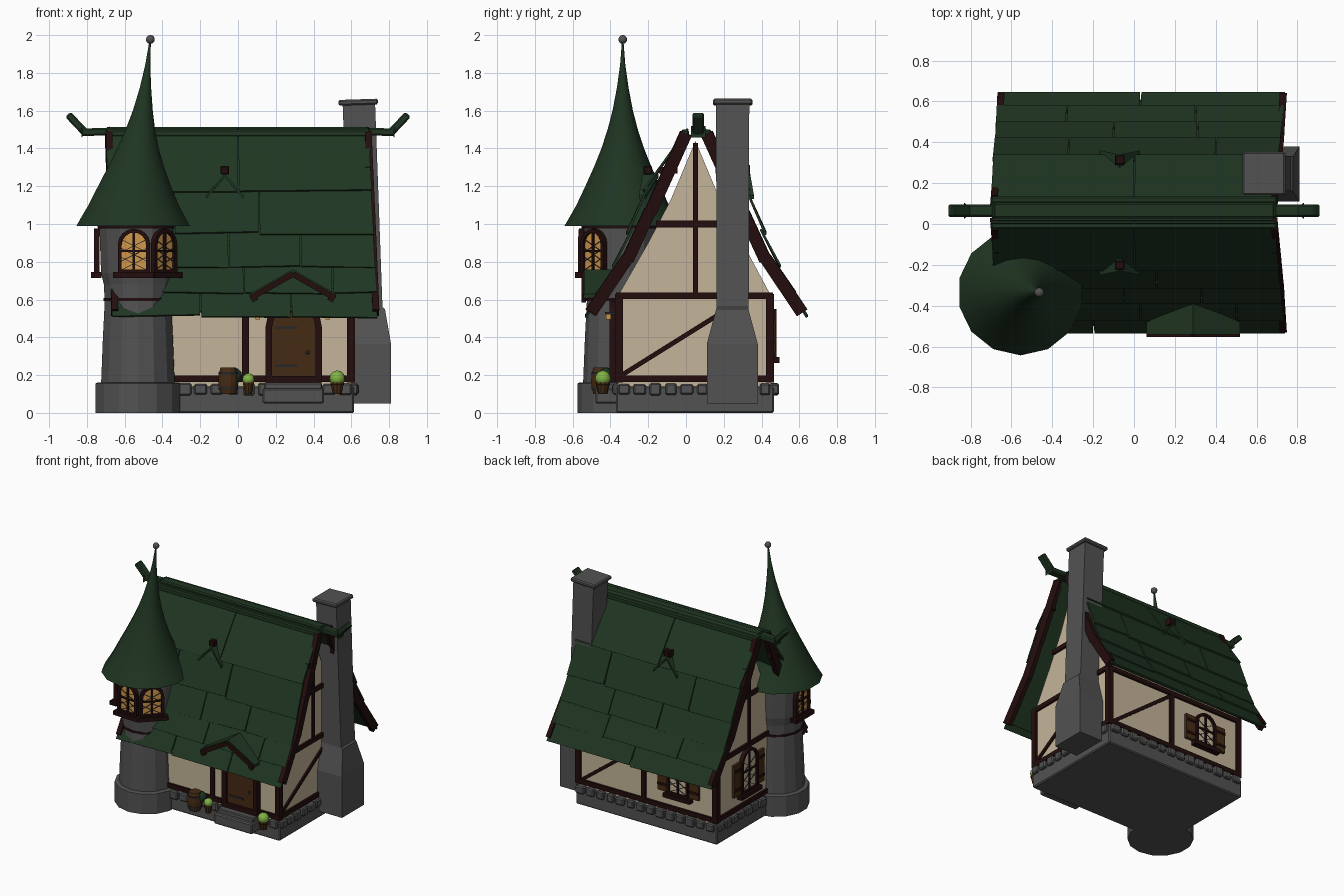
import bpy, bmesh, math, random
from mathutils import Vector, Matrix

if "Cube" in bpy.data.objects:
    bpy.data.objects.remove(bpy.data.objects["Cube"])
random.seed(4)

def mat(name, r, g, b):
    m = bpy.data.materials.new(name)
    m.diffuse_color = (r, g, b, 1)
    m.use_nodes = True
    m.node_tree.nodes["Principled BSDF"].inputs["Base Color"].default_value = m.diffuse_color
    return m

STONE = mat("grey stone", .085, .085, .085)
PLASTER = mat("cream plaster", .56, .46, .32)
TIMBER = mat("dark timber", .017, .004, .004)
WOOD = mat("brown wood", .06, .024, .007)
ROOF = mat("green roof", .014, .036, .016)
GLOW = mat("amber glass", .62, .31, .07)
LEAF = mat("light leaf", .22, .45, .06)
IRON = mat("dark iron", .02, .02, .022)
I = Matrix.Identity(4)

def make(name, bm, m, M=I, smooth=False):
    bmesh.ops.recalc_face_normals(bm, faces=bm.faces)
    me = bpy.data.meshes.new(name)
    bm.to_mesh(me)
    bm.free()
    me.materials.append(m)
    ob = bpy.data.objects.new(name, me)
    bpy.context.collection.objects.link(ob)
    ob.matrix_world = M
    if smooth:
        bpy.ops.object.select_all(action='DESELECT')
        ob.select_set(True)
        bpy.context.view_layer.objects.active = ob
        bpy.ops.object.shade_smooth_by_angle(angle=math.radians(40))
    return ob

def beam(name, a, b, w, h, m, M=I, bev=0.0):
    """Box from a to b; w is its horizontal width, h the other one."""
    a, b = Vector(a), Vector(b)
    d = b - a
    bm = bmesh.new()
    bmesh.ops.create_cube(bm, size=1)
    R = d.to_track_quat('Z', 'Y').to_matrix().to_4x4()
    bm.transform(Matrix.Translation((a + b) / 2) @ R @ Matrix.Diagonal((w, h, d.length, 1)))
    if bev:
        bmesh.ops.bevel(bm, geom=bm.edges[:], offset=bev, segments=1, affect='EDGES')
    return make(name, bm, m, M)

def box(name, x0, x1, y0, y1, z0, z1, m, M=I, bev=0.0):
    bm = bmesh.new()
    bmesh.ops.create_cube(bm, size=1)
    bm.transform(Matrix.Translation(((x0+x1)/2, (y0+y1)/2, (z0+z1)/2)) @ Matrix.Diagonal((x1-x0, y1-y0, z1-z0, 1)))
    if bev:
        bmesh.ops.bevel(bm, geom=bm.edges[:], offset=bev, segments=1, affect='EDGES')
    return make(name, bm, m, M)

def push(bm, fs, vec):
    r = bmesh.ops.extrude_face_region(bm, geom=fs, use_keep_orig=True)
    bmesh.ops.translate(bm, vec=vec, verts=[v for v in r['geom'] if isinstance(v, bmesh.types.BMVert)])

def slab(name, pts, vec, m, M=I):
    """Polygon pushed along vec."""
    bm = bmesh.new()
    push(bm, [bm.faces.new([bm.verts.new(p) for p in pts])], vec)
    return make(name, bm, m, M)

def loft(name, rings, n, m, smooth=False, square=False):
    """Closed stack of rings (cx, cy, z, rx, ry)."""
    bm = bmesh.new()
    off, k = (math.pi/4, math.sqrt(2)) if square else (math.pi/n, 1)
    loops = [[bm.verts.new((cx + k*rx*math.cos(off + 2*math.pi*i/n), cy + k*ry*math.sin(off + 2*math.pi*i/n), z))
              for i in range(n)] for cx, cy, z, rx, ry in rings]
    for lo, hi in zip(loops, loops[1:]):
        for i in range(n):
            bm.faces.new((lo[i], lo[(i+1) % n], hi[(i+1) % n], hi[i]))
    bm.faces.new(loops[0])
    bm.faces.new(loops[-1])
    return make(name, bm, m, I, smooth)

def ball(name, loc, r, m):
    bm = bmesh.new()
    bmesh.ops.create_icosphere(bm, subdivisions=2, radius=r)
    bm.transform(Matrix.Translation(loc))
    return make(name, bm, m, I, True)

def arch(w, h, z=0, n=8):
    return [(-w, z), (w, z)] + [(w*math.cos(math.pi*i/n), z + h - w + w*math.sin(math.pi*i/n)) for i in range(n+1)]

def arch_frame(name, w, h, t, depth, M):
    bm = bmesh.new()
    o = [bm.verts.new((x, 0, z)) for x, z in arch(w, h)]
    i = [bm.verts.new((x, 0, z)) for x, z in arch(w-t, h-2*t, t)]
    push(bm, [bm.faces.new((o[k-1], o[k], i[k], i[k-1])) for k in range(len(o))], (0, -depth, 0))
    make(name, bm, TIMBER, M)

def window(name, loc, ang, w, h, glass, shutters=False):
    """Arched window facing local -y."""
    M = Matrix.Translation(loc) @ Matrix.Rotation(ang, 4, 'Z')
    arch_frame(name + "_frame", w, h, .02, .03, M)
    slab(name + "_glass", [(x, -.008, z) for x, z in arch(w-.01, h-.02, .01)], (0, -.006, 0), glass, M)
    box(name + "_sill", -w-.025, w+.025, -.045, .01, -.025, .005, TIMBER, M)
    beam(name + "_mullion", (0, -.02, 0), (0, -.02, h-.01), .012, .012, TIMBER, M)
    beam(name + "_bar", (-w, -.02, h*.5), (w, -.02, h*.5), .01, .01, TIMBER, M)
    for s in (-1, 1):
        for k in range(3):   # diagonal leading
            x = s*(w-.015)
            z = .015 + k*h*.2
            beam(name + "_lead", (-x, -.016, z), (x, -.016, z + h*.3), .004, .004, IRON, M)
        if shutters:
            x0, x1 = sorted((s*(w+.005), s*(w+.085)))
            box(name + "_shutter", x0, x1, -.02, 0, .01, h*.78, WOOD, M)
            for z in (.06, h*.62):
                box(name + "_shutter_rail", x0, x1, -.025, -.015, z-.01, z+.01, TIMBER, M)

# foundation with a course of loose stones, and the step
X0, X1, Y0, Y1, YC = -.58, .61, -.37, .46, .05
box("foundation", X0-.01, X1+.005, Y0, Y1+.005, 0, .14, STONE, bev=.008)
def stones(n, fn):
    for i in range(n):
        x, y = fn((i + .5)/n)
        a, c = random.uniform(.027, .037), random.uniform(.026, .034)
        box("foundation_stone", x-a, x+a, y-a, y+a, .125-c, .125+c, STONE, bev=.008)
stones(14, lambda t: (X0 + t*(X1-X0), Y0+.015))
stones(14, lambda t: (X0 + t*(X1-X0), Y1-.005))
stones(10, lambda t: (X1-.005, Y0 + t*(Y1-Y0)))
stones(10, lambda t: (X0+.005, Y0 + t*(Y1-Y0)))
box("door_step", .13, .455, -.48, -.36, .05, .13, STONE, bev=.008)
box("door_step_top", .14, .445, -.45, -.36, .12, .16, STONE, bev=.006)

# plaster walls with gables
gable = [(Y0+.01, .13), (Y1-.01, .13), (Y1-.01, .62), (.30, .90), (.18, 1.13), (YC, 1.44), (-.08, 1.13), (-.20, .90), (Y0+.01, .62)]
slab("walls", [(X0+.01, y, z) for y, z in gable], (X1-X0-.02, 0, 0), PLASTER)

# timber frame
def T(a, b, w=.035):
    beam("timber", a, b, w, w, TIMBER)
for x in (X0+.012, X1-.012):
    for z, a, b in ((.18, Y0, Y1), (.62, Y0, Y1), (1.0, -.16, .26)):
        T((x, a, z), (x, b, z))
    T((x, YC, .62), (x, YC, 1.43), .025)
    for y in (Y0+.015, Y1-.015):
        T((x, y, .16), (x, y, .63), .042)
T((X1-.01, -.34, .2), (X1-.01, .3, .6), .025)
for y in (Y0+.012, Y1-.012):
    T((X0, y, .18), (X1, y, .18))
    T((X0, y, .61), (X1, y, .61))
    T((.04, y, .17), (.04, y, .62))
T((.56, Y1-.01, .2), (.06, Y1-.01, .58), .025)

# door
D = Matrix.Translation((.295, Y0+.01, .16))
arch_frame("door_frame", .15, .44, .035, .045, D)
slab("door", [(x, -.01, z) for x, z in arch(.125, .41, .01)], (0, -.015, 0), WOOD, D)
for z in (.09, .29):
    box("door_hinge", -.1, .02, -.03, -.02, z-.007, z+.007, IRON, D)
ball("door_knob", (.37, Y0-.02, .32), .01, IRON)

# house windows
window("back_window", (-.26, Y1-.01, .29), math.pi, .09, .26, PLASTER, True)
window("left_window", (X0+.01, .07, .27), -math.pi/2, .10, .33, PLASTER, True)

# roof: underlay, lapped planks and bargeboards on both slopes
RC = .055
under = [(.035, 1.475), (.25, 1.09), (.375, .83), (.555, .54)]
barge = [(.055, 1.48), (.245, 1.07), (.365, .82), (.56, .54)]
rows = [((.05, 1.507), (.285, 1.18)), ((.262, 1.20), (.372, .955)), ((.345, .975), (.447, .78)),
        ((.42, .80), (.527, .64)), ((.50, .66), (.59, .515))]
seams = {-1: [(0,), (-.34, .11), (-.05, .33), (.03, .5), (-.2, .28)], 1: [(0,), (-.32, .4), (-.1, .31), (-.33, .3), (.03,)]}
def xl(z): return -.70 + .035*(1.5-z)
def xr(z): return .69 + .045*(1.5-z)
for s in (-1, 1):
    for (a, za), (b, zb) in zip(under, under[1:]):
        slab("roof_underlay", [(xl(za)+.01, RC+s*a, za), (xr(za)-.01, RC+s*a, za), (xr(zb)-.01, RC+s*b, zb), (xl(zb)+.01, RC+s*b, zb)],
             (0, -s*.012, -.008), ROOF)
    for i, ((a, za), (b, zb)) in enumerate(rows):
        cuts = [None, *seams[s][i], None]
        for j in range(len(cuts)-1):
            l0, l1 = (xl(za)-.003*(i % 2), xl(zb)) if j == 0 else (cuts[j]+.002, cuts[j]+.006)
            r0, r1 = (xr(za), xr(zb)+.004) if cuts[j+1] is None else (cuts[j+1]-.003, cuts[j+1]-.001)
            d0, d1 = random.uniform(-.01, .006), random.uniform(-.01, .006)
            slab("roof_plank", [(l0, RC+s*a, za), (r0, RC+s*a, za), (r1, RC+s*b, zb+d0), (l1, RC+s*b, zb+d1)],
                 (0, -s*.01, -.006), ROOF)
    for fx, k in ((xl, .014), (xr, -.004)):
        for (a, za), (b, zb) in zip(barge, barge[1:]):
            beam("bargeboard", (fx(za)+k, RC+s*a, za), (fx(zb)+k, RC+s*b, zb-.01), .035, .065, TIMBER)
    # ridge side strips, upturned ridge ends
    beam("ridge_strip", (-.70, RC+s*.06, 1.48), (.70, RC+s*.06, 1.48), .04, .04, ROOF, bev=.008)
    beam("ridge_end", (s*.68, .065, 1.49), (s*.83, .065, 1.485), .06, .04, ROOF, bev=.008)
    beam("ridge_horn", (s*.81, .065, 1.485), (s*.9, .065, 1.58), .06, .04, ROOF, bev=.008)
    # small chevron over the collar beam end
    for k in (-1, 1):
        slab("roof_chevron", [(-.07, RC+s*.285, 1.265), (-.07, RC+s*.2, 1.265), (-.07+k*.1, RC+s*.27, 1.15), (-.07+k*.1, RC+s*.305, 1.15)],
             (0, 0, -.018), ROOF)
    beam("collar_beam", (-.07, RC+s*.235, 1.285), (-.07, RC+s*.28, 1.285), .045, .045, TIMBER, bev=.005)
    for x in (xl(1.28)+.015, xr(1.28)-.01):
        beam("gable_collar", (x, RC+s*.1, 1.285), (x, RC+s*.2, 1.285), .03, .035, TIMBER)
beam("ridge_beam", (-.70, .065, 1.49), (.70, .065, 1.49), .075, .045, ROOF, bev=.008)

# porch gable over the door
for k in (-1, 1):
    slab("porch_roof", [(.29, -.54, .76), (.29, -.38, .76), (.29+k*.23, -.48, .63), (.29+k*.23, -.54, .63)], (0, 0, -.02), ROOF)
    beam("porch_trim", (.29, -.542, .735), (.29+k*.22, -.542, .61), .02, .03, TIMBER)
    beam("porch_trim_foot", (.29+k*.19, -.542, .615), (.29+k*.22, -.542, .60), .024, .035, TIMBER)
    beam("lantern", (.29+k*.185, -.41, .495), (.29+k*.185, -.41, .525), .025, .025, GLOW)
    box("lantern_cap", .272+k*.185, .308+k*.185, -.428, -.36, .52, .535, IRON)

# chimney
loft("chimney", [(.69, .245, .05, .12, .135), (.69, .245, .365, .12, .135), (.685, .245, .55, .093, .085),
                 (.68, .247, .56, .085, .085), (.64, .247, 1.635, .086, .088)], 4, STONE, square=True)
beam("chimney_cap", (.637, .247, 1.63), (.636, .247, 1.66), .21, .21, STONE, bev=.008)

# round tower
TX, TY = -.53, -.345
def R(z, r, dx=0): return (TX+dx, TY, z, r, r)
loft("tower_base", [R(0, .23), R(.155, .23), R(.16, .222)], 14, STONE)
loft("tower_wall", [R(.15, .2), R(.4, .19), R(.59, .18), R(.68, .185), R(.74, .195, -.005), R(1.02, .2, -.01)], 14, STONE)
loft("tower_band", [R(.592, .186), R(.608, .187)], 14, TIMBER)
loft("tower_top_band", [R(.975, .207, -.01), R(1.0, .21, -.01)], 14, TIMBER)
spire = [(.99, .308, -.555), (1.03, .285, -.555), (1.1, .245, -.553), (1.2, .198, -.548), (1.3, .153, -.54), (1.4, .113, -.53),
         (1.5, .08, -.517), (1.6, .054, -.504), (1.72, .031, -.49), (1.84, .014, -.478), (1.97, .004, -.465)]
loft("tower_spire", [(x, TY+.01, z, r, r) for z, r, x in spire], 14, ROOF, smooth=True)
ball("spire_ball", (-.464, TY+.01, 1.977), .024, STONE)
for deg in (-3, 46, -90):
    a = math.radians(deg)
    window("tower_window", (TX-.01+.192*math.sin(a), TY-.192*math.cos(a), .74), a, .085, .235, GLOW)

# barrel, bush and potted plants
loft("barrel", [(-.052, -.45, z, r, r) for z, r in ((.1, .042), (.14, .052), (.17, .054), (.2, .052), (.24, .042))], 12, WOOD)
for z in (.13, .21):
    loft("barrel_hoop", [(-.052, -.45, z-.006, .053, .053), (-.052, -.45, z+.006, .053, .053)], 12, IRON)
ball("dark_bush", (-.022, -.425, .195), .045, ROOF)
for x, y, r in ((.055, -.44, .03), (.525, -.44, .038)):
    loft("plant_pot", [(x, y, .1, r*.65, r*.65), (x, y, .145, r*.9, r*.9), (x, y, .15, r, r), (x, y, .16, r, r)], 10, WOOD)
    ball("potted_plant", (x, y, .155 + r*.75), r*1.1, LEAF)
